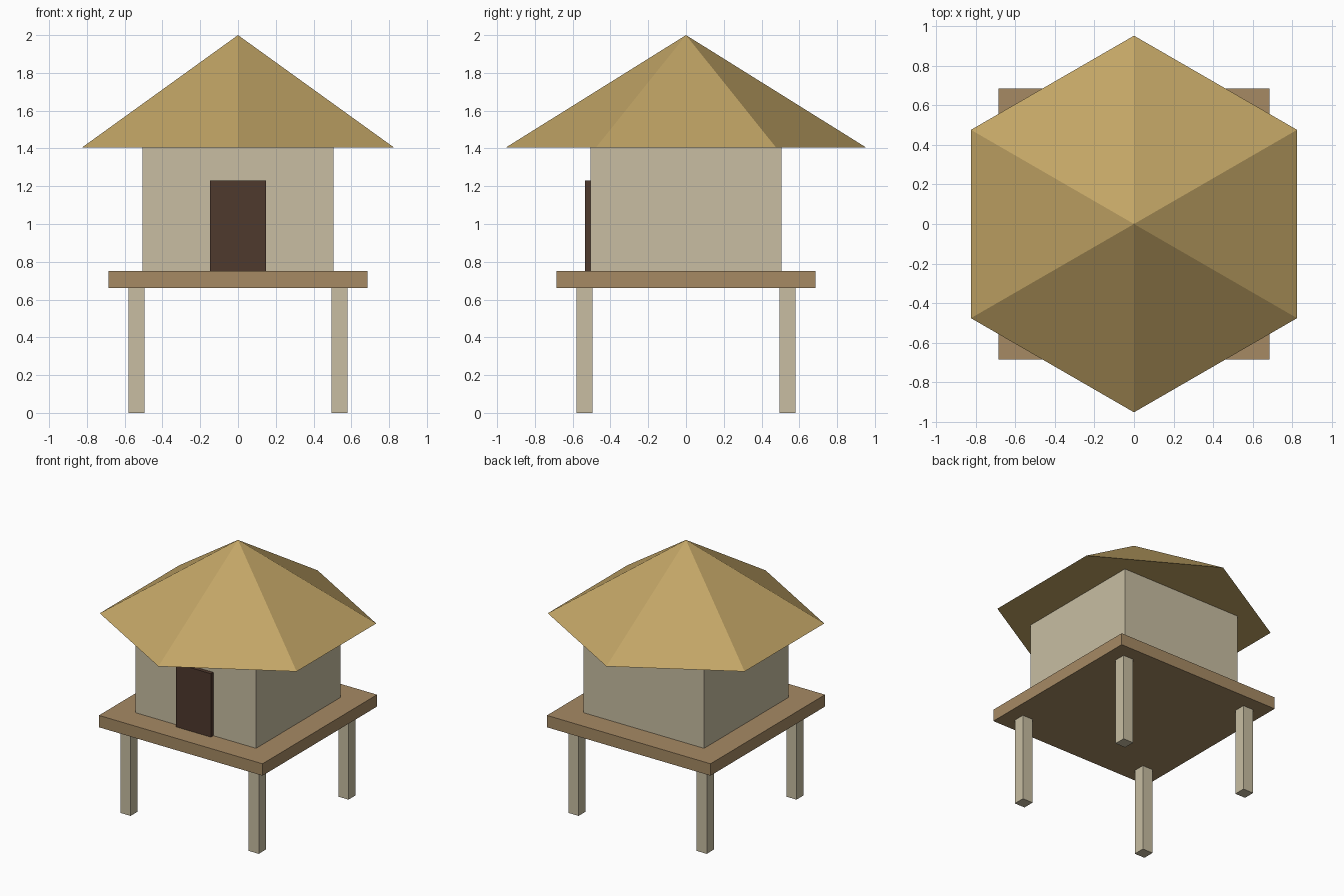
import bpy
import bmesh
from math import sin, cos, pi

cube = bpy.data.objects.get("Cube")
if cube:
    bpy.data.objects.remove(cube, do_unlink=True)


def material(name, rgb):
    mat = bpy.data.materials.new(name)
    mat.use_nodes = True
    colour = (*rgb, 1.0)
    mat.diffuse_color = colour
    mat.node_tree.nodes["Principled BSDF"].inputs["Base Color"].default_value = colour
    return mat


def add_object(name, bm, mat):
    bmesh.ops.recalc_face_normals(bm, faces=bm.faces)
    mesh = bpy.data.meshes.new(name)
    bm.to_mesh(mesh)
    bm.free()
    mesh.materials.append(mat)
    obj = bpy.data.objects.new(name, mesh)
    bpy.context.collection.objects.link(obj)
    return obj


def box(name, low, high, mat):
    bm = bmesh.new()
    bmesh.ops.create_cube(bm, size=1)
    for v in bm.verts:
        v.co = [(a + b) / 2 + c * (b - a) for a, b, c in zip(low, high, v.co)]
    return add_object(name, bm, mat)


def pyramid(name, sides, radius, base, top, mat):
    bm = bmesh.new()
    apex = bm.verts.new((0, 0, top))
    angles = [2 * pi * i / sides for i in range(sides)]
    ring = [bm.verts.new((radius * sin(a), radius * cos(a), base)) for a in angles]
    bm.faces.new(ring)
    for i in range(sides):
        bm.faces.new((ring[i - 1], ring[i], apex))
    return add_object(name, bm, mat)


thatch = material("straw thatch", (0.54, 0.376, 0.133))
plaster = material("pale plaster", (0.578, 0.515, 0.361))
timber = material("deck timber", (0.381, 0.254, 0.127))
dark_wood = material("dark wood", (0.078, 0.041, 0.027))

DECK_BOTTOM, DECK_TOP, EAVES = 0.66, 0.75, 1.406

# Four stilts under the deck corners
LEG, HALF = 0.537, 0.043
for side, x in (("left", LEG), ("right", -LEG)):
    for end, y in (("front", -LEG), ("back", LEG)):
        box(f"{end}_{side}_stilt", (x - HALF, y - HALF, 0),
            (x + HALF, y + HALF, DECK_BOTTOM), plaster)

# Raised deck and hut walls
box("deck", (-0.685, -0.685, DECK_BOTTOM), (0.685, 0.685, DECK_TOP), timber)
box("walls", (-0.505, -0.505, DECK_TOP), (0.505, 0.505, EAVES), plaster)

# Door slab standing proud of the front wall
box("door", (-0.147, -0.534, DECK_TOP), (0.147, -0.48, 1.23), dark_wood)

# Six-sided thatched roof with a flat underside
pyramid("roof", 6, 0.952, EAVES, 2.0, thatch)
